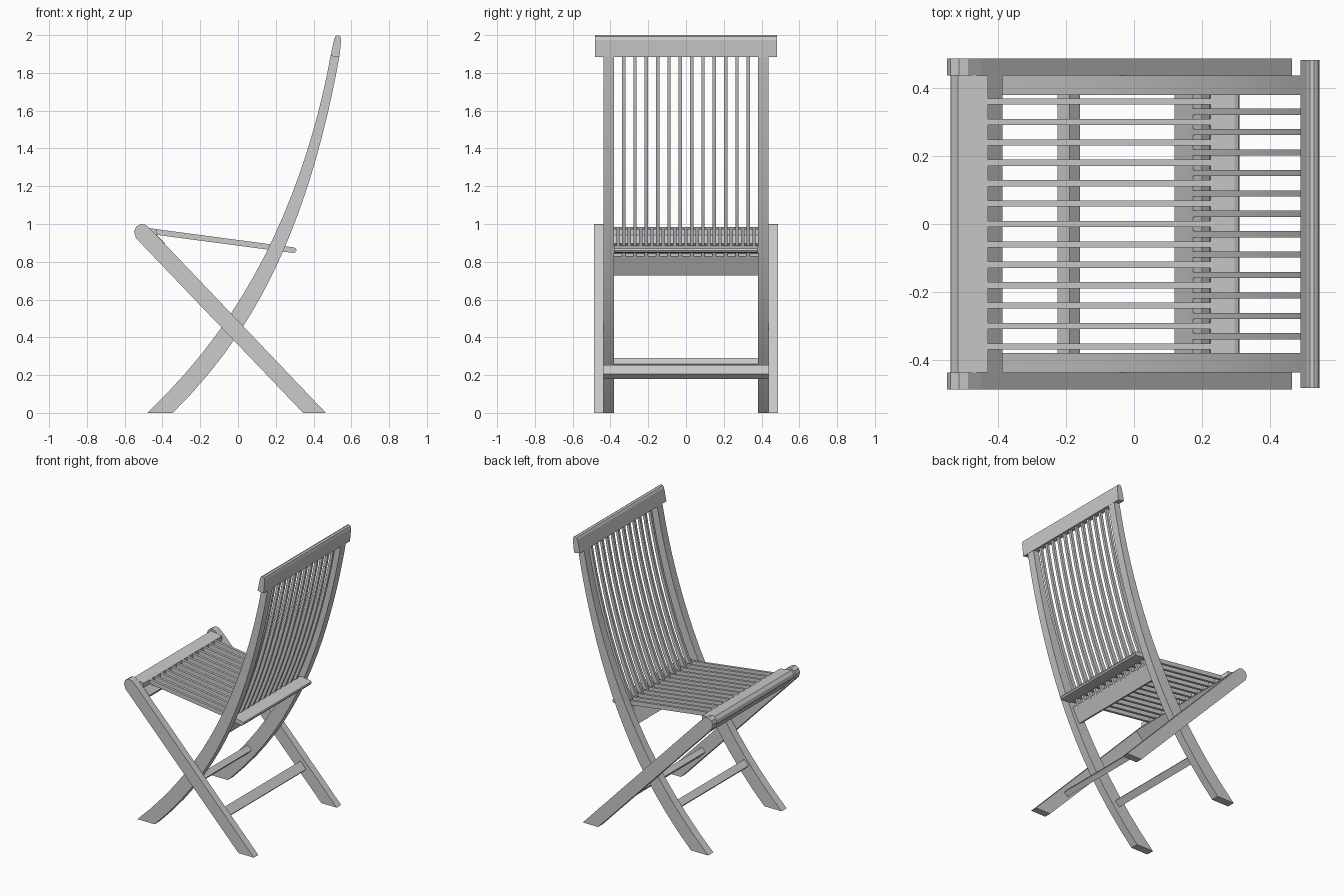
import bpy, bmesh
from mathutils import Vector

if "Cube" in bpy.data.objects:
    bpy.data.objects.remove(bpy.data.objects["Cube"])


def prism(name, profile, y0, y1, smooth=False):
    """Extrude an (x, z) profile from y0 to y1."""
    bm = bmesh.new()
    a = [bm.verts.new((x, y0, z)) for x, z in profile]
    b = [bm.verts.new((x, y1, z)) for x, z in profile]
    n = len(profile)
    bm.faces.new(a)
    bm.faces.new(b[::-1])
    for i in range(n):
        j = (i + 1) % n
        bm.faces.new((a[i], b[i], b[j], a[j]))
    bmesh.ops.recalc_face_normals(bm, faces=bm.faces)
    me = bpy.data.meshes.new(name)
    bm.to_mesh(me)
    bm.free()
    ob = bpy.data.objects.new(name, me)
    bpy.context.collection.objects.link(ob)
    if smooth:
        bpy.ops.object.select_all(action='DESELECT')
        ob.select_set(True)
        bpy.context.view_layer.objects.active = ob
        bpy.ops.object.shade_smooth_by_angle()
    return ob


def bar(name, center, direction, length, thick, half_y):
    """Crosswise bar with a rectangular section tilted along direction."""
    c = Vector(center)
    d = Vector(direction).normalized()
    n = Vector((-d.y, d.x))
    pts = [c + d * length / 2 * s + n * thick / 2 * t
           for s, t in ((-1, -1), (1, -1), (1, 1), (-1, 1))]
    return prism(name, [tuple(p) for p in pts], -half_y, half_y)


def through(z, zs, xs):
    """Smooth curve x(z) through the given points."""
    total = 0
    for i, xi in enumerate(xs):
        w = xi
        for j, zj in enumerate(zs):
            if i != j:
                w *= (z - zj) / (zs[i] - zj)
        total += w
    return total


ZS = (0, 0.47, 0.87, 1.4, 1.89)
FRONT = (-0.48, -0.075, 0.16, 0.37, 0.49)
BACK = (-0.345, 0.035, 0.245, 0.428, 0.537)


def curved(z0, z1, f0, f1, n):
    """Curved profile between fractions f0 and f1 of the leg's depth."""
    zs = [z0 + (z1 - z0) * i / n for i in range(n + 1)]

    def side(f):
        return [((1 - f) * through(z, ZS, FRONT) + f * through(z, ZS, BACK), z) for z in zs]
    return side(f0) + side(f1)[::-1]


straight_leg = [(0.345, 0), (0.465, 0), (-0.45, 0.96), (-0.488, 0.995), (-0.515, 1.0),
                (-0.54, 0.985), (-0.55, 0.96), (-0.54, 0.925)]

# Crossing legs on both sides
for s, side in ((-1, "near"), (1, "far")):
    prism("straight_leg_" + side, straight_leg, s * 0.437, s * 0.487)
    prism("curved_leg_" + side, curved(0, 1.89, 0, 1, 18), s * 0.38, s * 0.437, True)

# Top rail of the back
prism("top_rail", [(0.49, 1.89), (0.537, 1.883), (0.546, 1.975), (0.541, 1.993), (0.53, 2.0),
                   (0.517, 1.995), (0.509, 1.98)], -0.482, 0.482)

# Back slats
for i in range(12):
    y = -0.33 + 0.06 * i
    prism("back_slat", curved(0.82, 1.89, 0.3, 0.7, 12), y - 0.009, y + 0.009, True)

# Lower back rail
bar("lower_back_rail", (0.16, 0.785), (0.47, 0.88), 0.115, 0.03, 0.38)


def seat_z(x):
    return 0.975 - 0.1325 * (x + 0.45)


# Seat slats, sitting between the back slats
for i in range(13):
    y = -0.36 + 0.06 * i
    x0, x1 = -0.44, 0.235
    prism("seat_slat", [(x0, seat_z(x0) - 0.03), (x1, seat_z(x1) - 0.03),
                        (x1, seat_z(x1)), (x0, seat_z(x0))], y - 0.009, y + 0.009)

# Rear seat rail with a rounded back edge
prism("rear_seat_rail", [(0.225, seat_z(0.225)), (0.295, seat_z(0.295)), (0.307, 0.87),
                         (0.31, 0.86), (0.303, 0.85), (0.29, 0.847), (0.221, 0.856)],
      -0.38, 0.38)

# Front seat rail between the straight leg tops
prism("front_seat_rail", [(-0.54, 0.94), (-0.535, 0.965), (-0.518, 0.985), (-0.43, 0.973),
                          (-0.43, 0.942), (-0.386, 0.897), (-0.446, 0.838)], -0.437, 0.437)

# Lower stretchers
bar("straight_leg_stretcher", (0.19, 0.217), (-0.69, 0.724), 0.065, 0.038, 0.437)
bar("curved_leg_stretcher", (-0.192, 0.257), (0.70, 0.71), 0.05, 0.042, 0.38)
